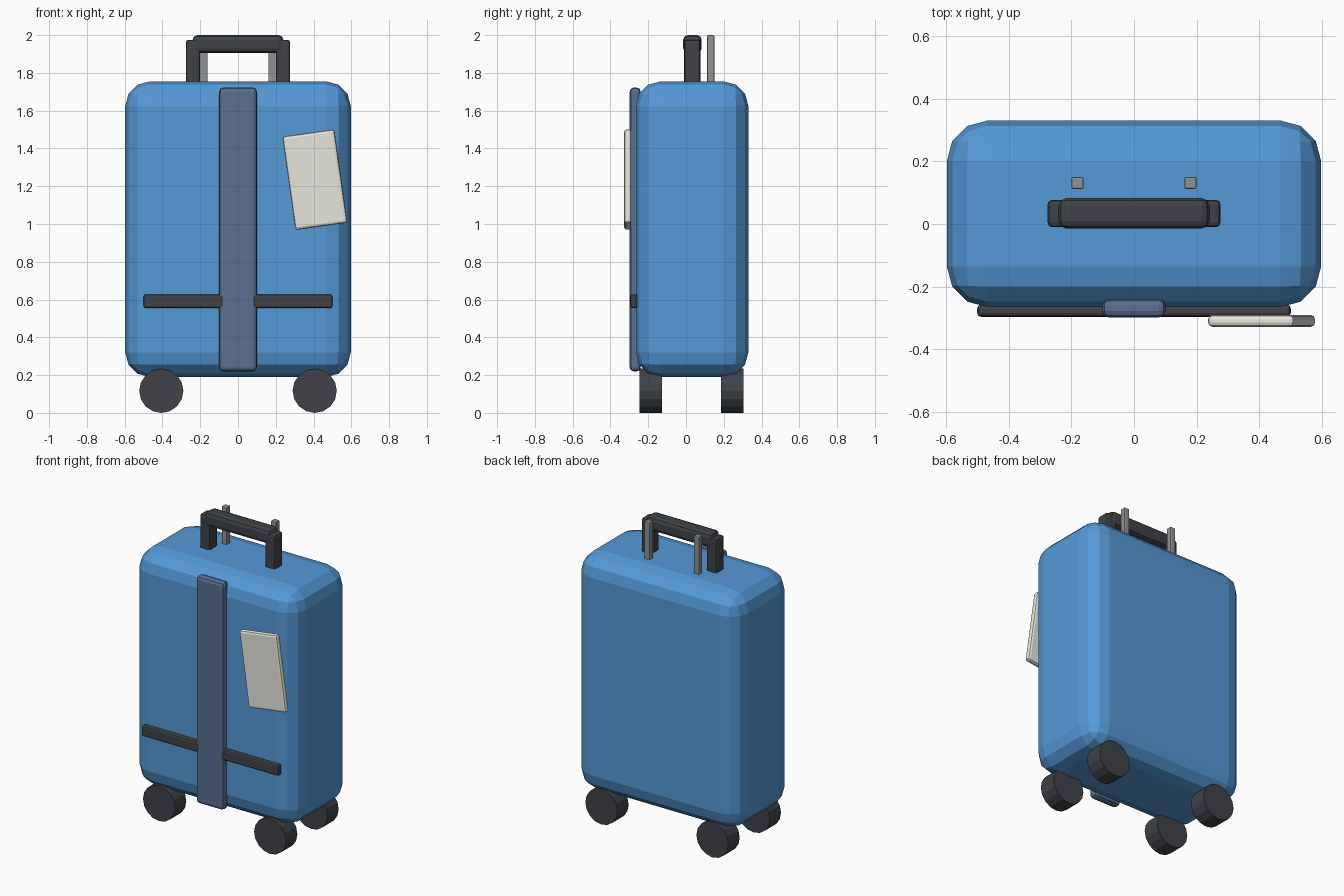
import bpy, math

if "Cube" in bpy.data.objects:
    bpy.data.objects.remove(bpy.data.objects["Cube"])


def material(name, rgb):
    m = bpy.data.materials.new(name)
    m.diffuse_color = (*rgb, 1)
    m.use_nodes = True
    m.node_tree.nodes["Principled BSDF"].inputs["Base Color"].default_value = m.diffuse_color
    return m


BLUE = material("shell_blue", (0.09, 0.32, 0.68))
DARK = material("dark_rubber", (0.05, 0.055, 0.062))
STRAP = material("strap_blue", (0.10, 0.16, 0.28))
PAPER = material("tag_cream", (0.80, 0.79, 0.72))
METAL = material("rod_grey", (0.28, 0.29, 0.30))


def box(name, lo, hi, mat, bevel, segments=2, rot_y=0.0):
    """Bevelled box between two corners, optionally turned about y."""
    centre = [(a + b) / 2 for a, b in zip(lo, hi)]
    bpy.ops.mesh.primitive_cube_add(size=1, location=centre)
    ob = bpy.context.object
    ob.name = name
    ob.scale = [b - a for a, b in zip(lo, hi)]
    bpy.ops.object.transform_apply(location=False, rotation=False, scale=True)
    ob.rotation_euler.y = rot_y
    ob.data.materials.append(mat)
    mod = ob.modifiers.new("bevel", 'BEVEL')
    mod.width, mod.segments = bevel, segments
    return ob


# Shell
box("shell", (-0.597, -0.265, 0.19), (0.597, 0.33, 1.755), BLUE, 0.13, 3)

# Front strap and luggage tag
box("front_strap", (-0.10, -0.298, 0.22), (0.10, -0.24, 1.722), STRAP, 0.02)
box("luggage_tag", (0.268, -0.328, 0.985), (0.546, -0.29, 1.485), PAPER, 0.014,
    rot_y=math.radians(-8))

# Grip bar of the top handle
box("handle_grip", (-0.24, -0.015, 1.905), (0.24, 0.083, 2.0), DARK, 0.025)

for side, s in (("left", -1), ("right", 1)):
    # Front trim bars, handle posts and telescopic rods
    xs = sorted((s * 0.075, s * 0.50))
    box(f"trim_bar_{side}", (xs[0], -0.296, 0.555), (xs[1], -0.257, 0.627), DARK, 0.012)
    xs = sorted((s * 0.20, s * 0.276))
    box(f"handle_post_{side}", (xs[0], -0.01, 1.68), (xs[1], 0.077, 1.975), DARK, 0.015)
    xs = sorted((s * 0.161, s * 0.199))
    box(f"pull_rod_{side}", (xs[0], 0.112, 1.60), (xs[1], 0.15, 2.0), METAL, 0.005)

    # Wheels
    for end, y in (("front", -0.186), ("back", 0.245)):
        bpy.ops.mesh.primitive_cylinder_add(
            vertices=16, radius=0.117, depth=0.118,
            location=(s * 0.406, y, 0.117), rotation=(math.pi / 2, 0, 0))
        wheel = bpy.context.object
        wheel.name = f"wheel_{end}_{side}"
        wheel.data.materials.append(DARK)
